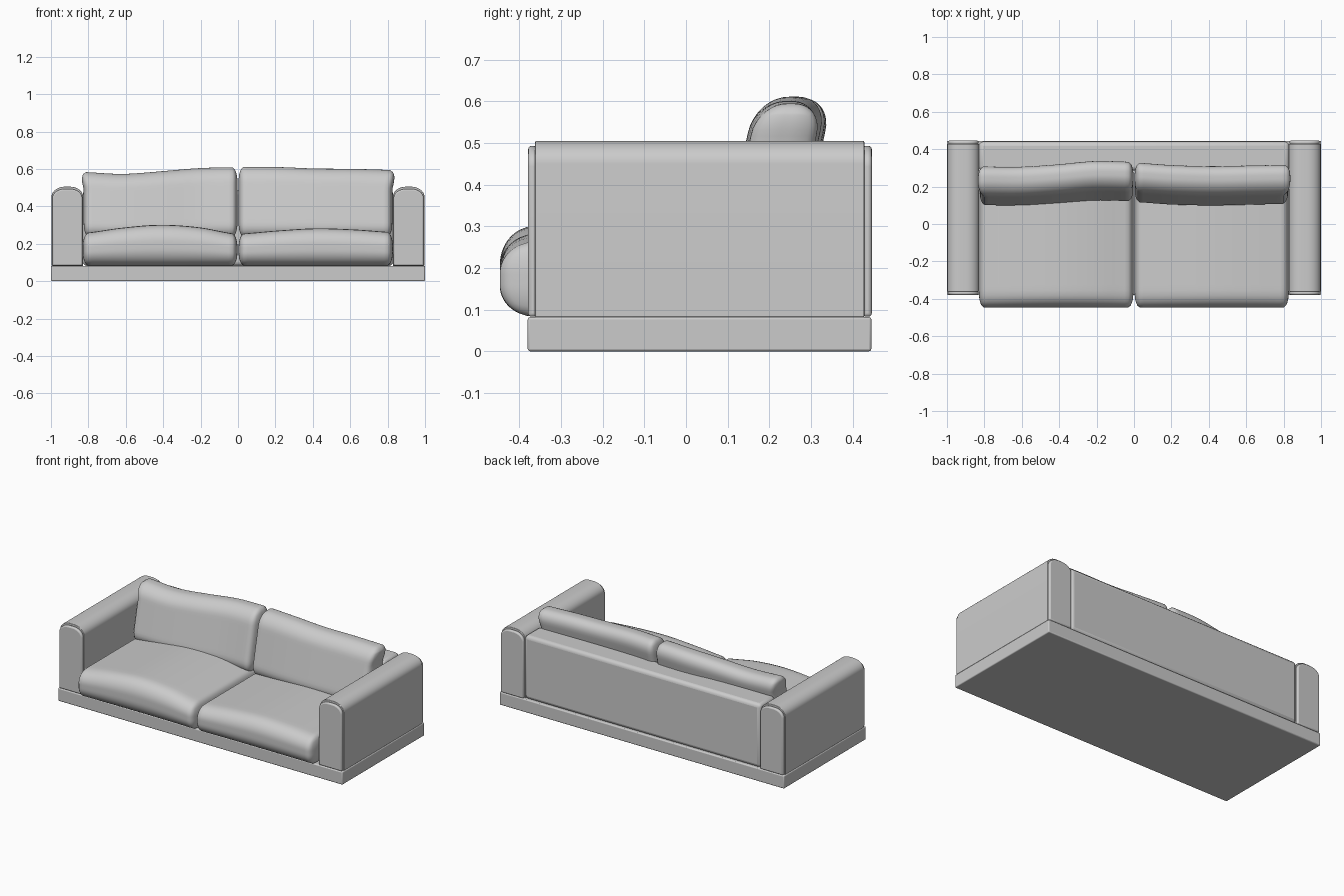
import bpy, bmesh, math

if "Cube" in bpy.data.objects:
    bpy.data.objects.remove(bpy.data.objects["Cube"])


def finish(bm, name, angle=40):
    bmesh.ops.recalc_face_normals(bm, faces=bm.faces)
    me = bpy.data.meshes.new(name)
    bm.to_mesh(me)
    bm.free()
    ob = bpy.data.objects.new(name, me)
    bpy.context.collection.objects.link(ob)
    bpy.context.view_layer.objects.active = ob
    ob.select_set(True)
    bpy.ops.object.shade_smooth_by_angle(angle=math.radians(angle))
    ob.select_set(False)
    return ob


def add_bevel(ob, width, segments=3):
    mod = ob.modifiers.new("soft_edges", 'BEVEL')
    mod.width, mod.segments, mod.limit_method = width, segments, 'ANGLE'
    mod.angle_limit = math.radians(50)


def box(name, lo, hi, bevel):
    bm = bmesh.new()
    bmesh.ops.create_cube(bm, size=1)
    for v in bm.verts:
        v.co = [(a + b) / 2 + c * (b - a) for a, b, c in zip(lo, hi, v.co)]
    add_bevel(finish(bm, name), bevel)


def arch(name, x0, x1, y0, y1, z0, z1, rx, rz, bevel):
    """Upright slab with a rounded top, extruded along y."""
    pts = [(x0, z0), (x1, z0)]
    for i in range(11):
        a = math.pi / 2 * i / 10
        pts.append((x1 - rx + rx * math.cos(a), z1 - rz + rz * math.sin(a)))
    for i in range(11):
        a = math.pi / 2 * (1 + i / 10)
        pts.append((x0 + rx + rx * math.cos(a), z1 - rz + rz * math.sin(a)))
    bm = bmesh.new()
    f = bm.faces.new([bm.verts.new((x, y0, z)) for x, z in pts])
    ext = bmesh.ops.extrude_face_region(bm, geom=[f])['geom']
    for v in ext:
        if isinstance(v, bmesh.types.BMVert):
            v.co.y = y1
    add_bevel(finish(bm, name), bevel)


def ease(vals, t):
    """Smooth interpolation through evenly spaced values."""
    t = min(max(t, 0), 1) * (len(vals) - 1)
    i = min(int(t), len(vals) - 2)
    f, n = t - i, len(vals)
    p0, p1, p2, p3 = (vals[min(max(k, 0), n - 1)] for k in range(i - 1, i + 3))
    return p1 + .5 * f * (p2 - p0 + f * (2 * p0 - 5 * p1 + 4 * p2 - p3
                                         + f * (3 * (p1 - p2) + p3 - p0)))


def cushion(name, lo, hi, rad, tops, shifts=(0, 0), lean=0, flare=0):
    """Soft box: rounded edges, wavy top along x, optional lean and flared top corner."""
    bm = bmesh.new()
    bmesh.ops.create_cube(bm, size=2)
    bmesh.ops.subdivide_edges(bm, edges=bm.edges, cuts=25, use_grid_fill=True)
    half = [(b - a) / 2 for a, b in zip(lo, hi)]
    mid = [(b + a) / 2 for a, b in zip(lo, hi)]
    for v in bm.verts:
        p = [math.sin(math.pi / 2 * c) * h for c, h in zip(v.co, half)]
        core = [min(max(c, r - h), h - r) for c, h, r in zip(p, half, rad)]
        d = [(c - k) / r for c, k, r in zip(p, core, rad)]
        n = math.sqrt(sum(c * c for c in d)) or 1
        s = max(abs(c) for c in d) / n
        x, y, z = (m + k + c * s * r for m, k, c, r in zip(mid, core, d, rad))
        t = (x - lo[0]) / (hi[0] - lo[0])
        z = lo[2] + (z - lo[2]) * (ease(tops, t) - lo[2]) / (hi[2] - lo[2])
        y += ease(shifts, t) + lean * (z - mid[2])
        out = t if mid[0] > 0 else 1 - t
        up = min(max((z - .49) / .08, 0), 1)
        x += math.copysign(flare, mid[0]) * up * max(0, out - .8) * 5
        v.co = (x, y, z)
    finish(bm, name, 60)


# Plinth and backrest
box("base", (-1, -.38, 0), (1, .445, .082), .006)
box("backrest", (-.83, .285, .082), (.83, .44, .485), .022)

# Arms with slightly smaller padded end panels
for side, s in (("left", -1), ("right", 1)):
    x0, x1 = sorted((s * .828, s * .997))
    arch(side + "_arm", x0, x1, -.362, .428, .082, .505, .07, .055, .003)
    for end, y0, y1 in (("front", -.379, -.358), ("back", .424, .446)):
        arch(f"{side}_arm_{end}_panel", x0 + .004, x1 - .004, y0, y1,
             .083, .493, .066, .05, .008)

# Seat cushions
seat_r = (.03, .085, .08)
cushion("left_seat_cushion", (-.83, -.447, .083), (-.003, .28, .27), seat_r,
        (.257, .285, .301, .288, .252))
cushion("right_seat_cushion", (.003, -.447, .083), (.828, .28, .27), seat_r,
        (.253, .27, .282, .276, .262))

# Leaning back cushions
back_r = (.03, .07, .075)
cushion("left_back_cushion", (-.825, .137, .235), (-.003, .295, .6), back_r,
        (.584, .573, .587, .604, .609), (-.01, -.01, 0, .015, .01), .22, .018)
cushion("right_back_cushion", (.003, .137, .235), (.825, .295, .6), back_r,
        (.611, .61, .602, .6, .594), (.005, -.008, -.012, -.008, -.003), .22, .018)
